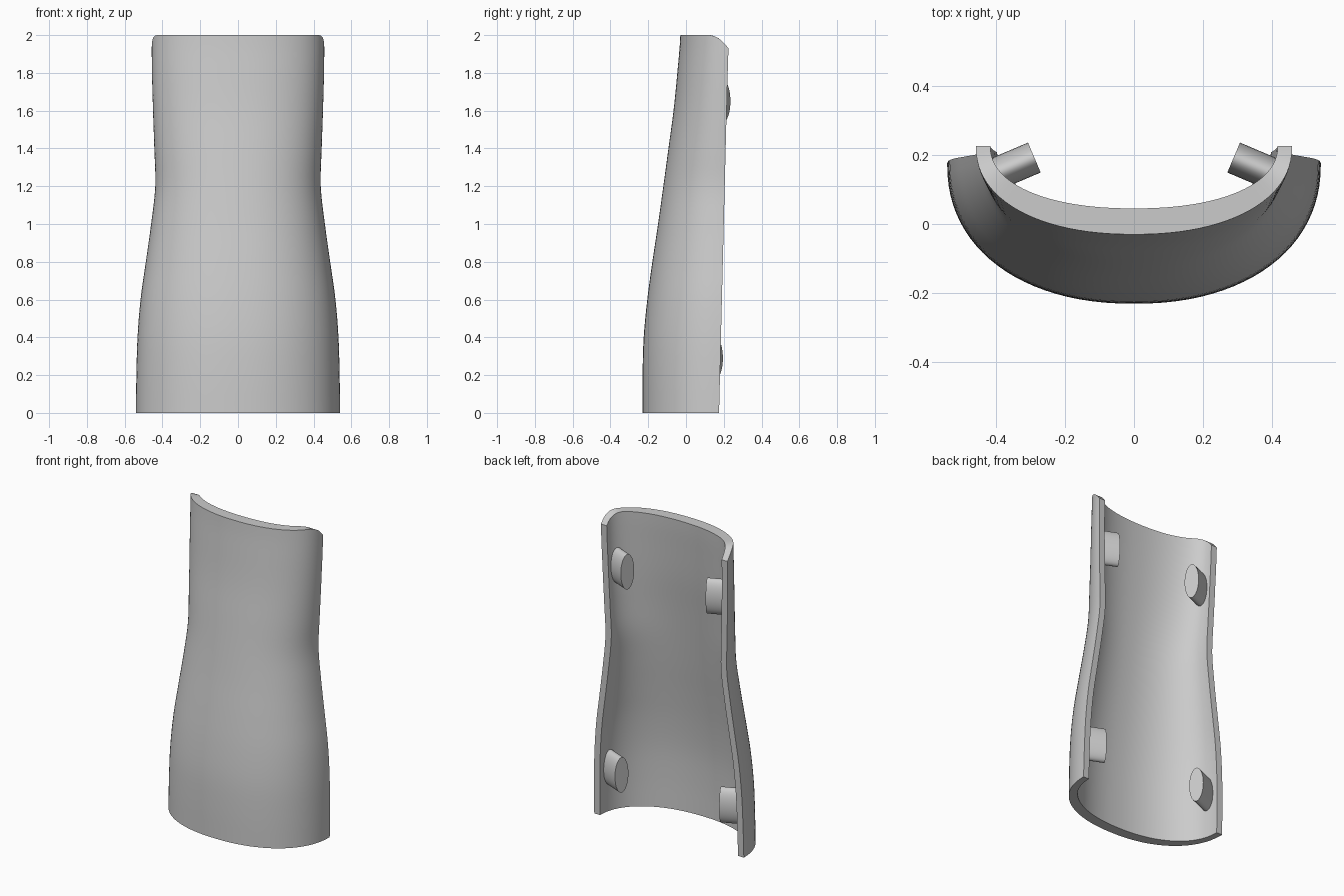
import bpy
import bmesh
from math import sin, cos, pi
from mathutils import Matrix, Vector

cube = bpy.data.objects.get("Cube")
if cube:
    bpy.data.objects.remove(cube, do_unlink=True)

grey = bpy.data.materials.new("plain grey")
grey.use_nodes = True
colour = (0.6, 0.6, 0.6, 1)
grey.diffuse_color = colour
grey.node_tree.nodes["Principled BSDF"].inputs["Base Color"].default_value = colour


def finish(bm, name):
    """Turn a bmesh into a smooth-shaded object with sharp edges kept."""
    bmesh.ops.recalc_face_normals(bm, faces=bm.faces)
    mesh = bpy.data.meshes.new(name)
    bm.to_mesh(mesh)
    bm.free()
    mesh.materials.append(grey)
    obj = bpy.data.objects.new(name, mesh)
    bpy.context.collection.objects.link(obj)
    bpy.ops.object.select_all(action="DESELECT")
    obj.select_set(True)
    bpy.context.view_layer.objects.active = obj
    bpy.ops.object.shade_smooth_by_angle()
    return obj


# Outline at equal height steps: half width, front y
HEIGHT = 2.0
half_width = [.54, .539, .516, .49, .46, .444, .438, .443, .45, .455, .457]
half_width[1:3] = [.538, .532]
half_width[3:5] = [.516, .488]
half_width[5] = .46
front_y = [-.23, -.23, -.224, -.205, -.178, -.148, -.12, -.093, -.066, -.046, -.03]


def smooth_sample(values, u):
    """Catmull-Rom value at u in 0..1."""
    last = len(values) - 1
    i = min(int(u * last), last - 1)
    t = u * last - i
    p0, p1, p2, p3 = (values[max(0, min(last, i + k))] for k in (-1, 0, 1, 2))
    return p1 + t / 2 * (p2 - p0 + t * (2 * p0 - 5 * p1 + 4 * p2 - p3
                                        + t * (3 * (p1 - p2) + p3 - p0)))


def arc(width, front, back, columns):
    """Open half superellipse bulging to the front."""
    points = []
    for c in range(columns + 1):
        a = pi * (c / columns - .5)
        x = width * abs(sin(a)) ** .91 * (1 if a > 0 else -1)
        points.append((x, back - (back - front) * max(cos(a), 0) ** .91))
    return points


# Curved guard shell, thicker in the middle than at the side edges
ROWS, COLUMNS = 40, 48
bm = bmesh.new()
rings = []
for r in range(ROWS + 1):
    u = r / ROWS
    w, f = smooth_sample(half_width, u), smooth_sample(front_y, u)
    back = .175 + .05 * u
    outer = arc(w, f, back, COLUMNS)
    inner = arc(w - .042, f + .07 + .005 * u, back, COLUMNS)
    ring = []
    for x, y in outer + inner[::-1]:
        # the top corners dip towards the back
        dip = .07 * max(0, (y - .12) / .105) ** 2
        z = HEIGHT * u - dip * max(0, (u - .85) / .15)
        ring.append(bm.verts.new((x, y, z)))
    rings.append(ring)
count = len(rings[0])
for low, high in zip(rings, rings[1:]):
    for i in range(count):
        j = (i + 1) % count
        bm.faces.new((low[i], low[j], high[j], high[i]))
for ring in (rings[0], rings[-1]):
    for i in range(COLUMNS):
        bm.faces.new((ring[i], ring[i + 1], ring[-2 - i], ring[-1 - i]))
finish(bm, "guard_shell")


# Oval mounting pegs on the inside, pointing inwards and back
def peg(name, side, cap, z):
    axis = Vector((-.92 * side, .39, 0))
    across = Vector((.39 * side, .92, 0))
    length = .13
    centre = Vector((cap[0] * side, cap[1], z)) - axis * length / 2
    frame = Matrix((across, (0, 0, 1), axis)).transposed().to_4x4()
    bm = bmesh.new()
    bmesh.ops.create_cone(bm, cap_ends=True, segments=40, radius1=1, radius2=1, depth=length)
    bm.transform(Matrix.Translation(centre) @ frame @ Matrix.Diagonal((.047, .115, 1, 1)))
    finish(bm, name)


for side, word in ((1, "left"), (-1, "right")):
    peg("upper_peg_" + word, side, (.288, .192), 1.65)
    peg("lower_peg_" + word, side, (.358, .152), .29)
